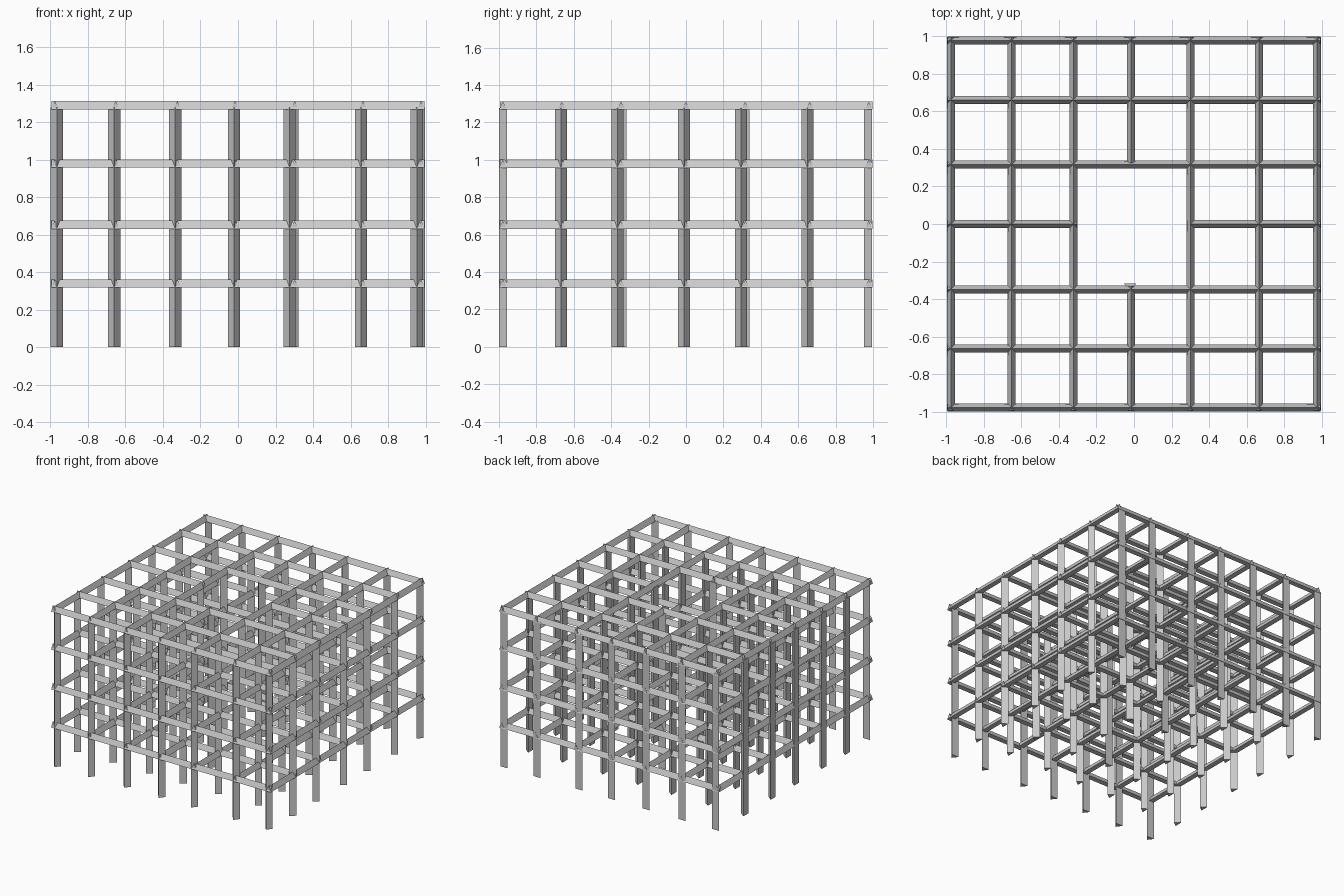
import bpy, bmesh
from mathutils import Vector

if "Cube" in bpy.data.objects:
    bpy.data.objects.remove(bpy.data.objects["Cube"])

# Grid lines: beam centres, and the slightly shifted column centres under them
BX = [-0.976, -0.652, -0.323, -0.016, 0.302, 0.666, 0.976]
BY = [-0.979, -0.664, -0.348, -0.001, 0.317, 0.662, 0.977]
CX = [-0.966, -0.660, -0.335, -0.021, 0.275, 0.655, 0.953]
CY = [-0.979, -0.669, -0.366, -0.010, 0.294, 0.649, 0.972]
FLOORS = [0.317, 0.630, 0.957, 1.268]
BEAM_H, HALF, COL_HALF = 0.044, 0.0215, 0.0325
COL_TOP = 1.277
MID = 3


def prism(bm, tri, sweep):
    """Triangular bar: three section points swept along a vector."""
    a = [bm.verts.new(p) for p in tri]
    b = [bm.verts.new(Vector(p) + Vector(sweep)) for p in tri]
    bm.faces.new(a)
    bm.faces.new(b[::-1])
    for i in range(3):
        j = (i + 1) % 3
        bm.faces.new((a[i], b[i], b[j], a[j]))


def finish(bm, name):
    bmesh.ops.recalc_face_normals(bm, faces=bm.faces)
    me = bpy.data.meshes.new(name)
    bm.to_mesh(me)
    bm.free()
    bpy.context.collection.objects.link(bpy.data.objects.new(name, me))


# Beams, ridge upwards; the middle line stops at the central courtyard
for n, z in enumerate(FLOORS, 1):
    bm = bmesh.new()
    for i, y in enumerate(BY):
        spans = [(-0.995, -0.305), (0.305, 0.993)] if i == MID else [(-0.995, 0.993)]
        for s, e in spans:
            prism(bm, [(s, y - HALF, z), (s, y + HALF, z), (s, y, z + BEAM_H)], (e - s, 0, 0))
    finish(bm, f"cross_beams_floor_{n}")
    bm = bmesh.new()
    for i, x in enumerate(BX):
        spans = [(-0.995, -0.33), (0.325, 0.997)] if i == MID else [(-0.995, 0.997)]
        for s, e in spans:
            prism(bm, [(x - HALF, s, z), (x + HALF, s, z), (x, s, z + BEAM_H)], (0, e - s, 0))
    finish(bm, f"long_beams_floor_{n}")

# Columns: end rows and courtyard ends point forward, all others point sideways
forward, sideways = bmesh.new(), bmesh.new()
for i in range(7):
    for j in range(7):
        if i == MID and j == MID:
            continue
        if j in (0, 6) or (i == MID and j in (2, 4)):
            x, y = CX[i], {0: -0.979, 2: -0.339, 4: 0.317, 6: 0.974}[j]
            prism(forward, [(x - COL_HALF, y + HALF, 0), (x + COL_HALF, y + HALF, 0),
                            (x, y - HALF, 0)], (0, 0, COL_TOP))
        else:
            x, y = BX[i], CY[j]
            prism(sideways, [(x - HALF, y - COL_HALF, 0), (x - HALF, y + COL_HALF, 0),
                             (x + HALF, y, 0)], (0, 0, COL_TOP))
finish(forward, "end_row_columns")
finish(sideways, "inner_columns")
